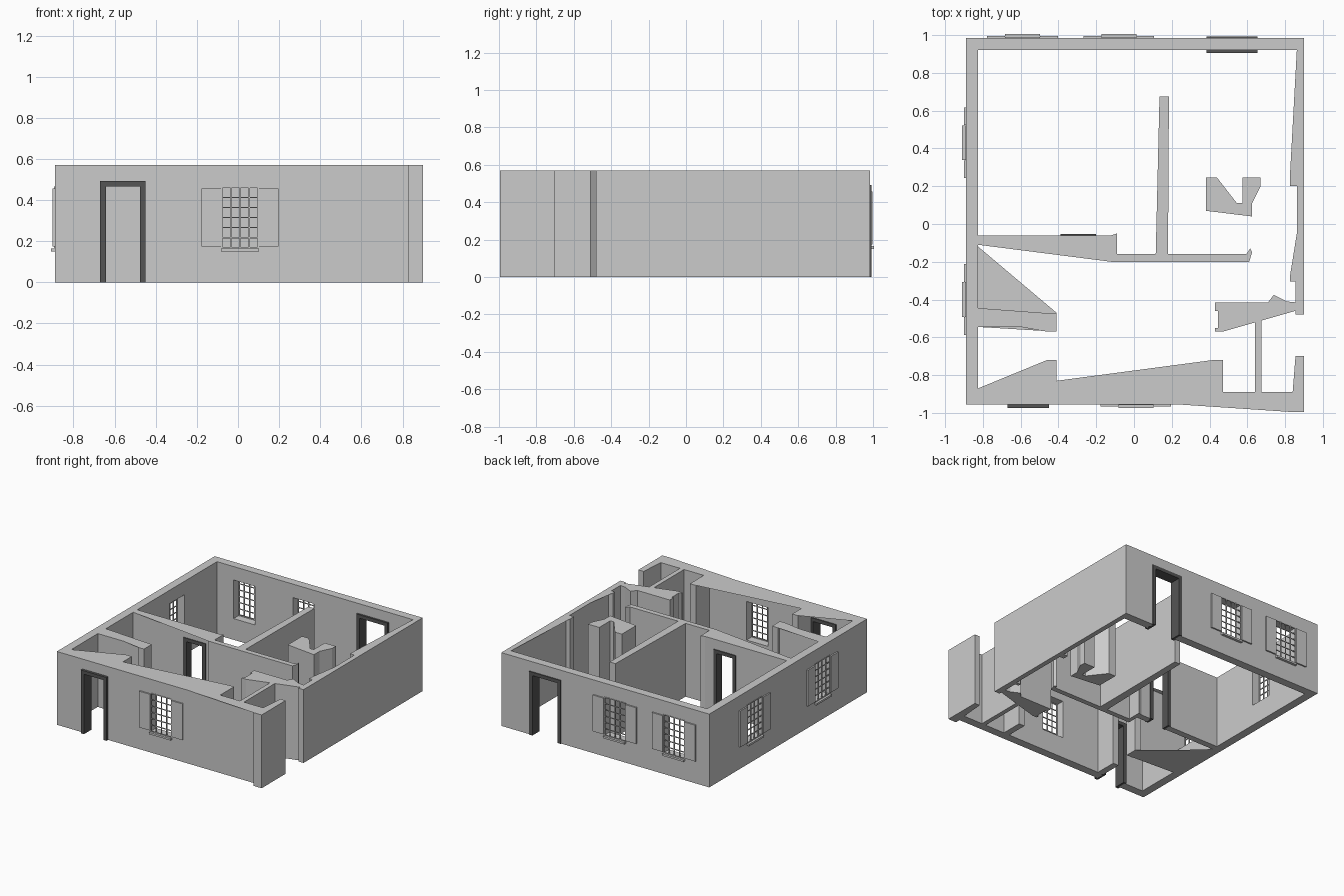
import bpy, bmesh, math
from mathutils import Matrix, Vector

if "Cube" in bpy.data.objects:
    bpy.data.objects.remove(bpy.data.objects["Cube"])

H = 0.57                                    # wall height
dark = bpy.data.materials.new("dark_frame")
dark.diffuse_color = (0.09, 0.09, 0.09, 1)
dark.use_nodes = True
dark.node_tree.nodes["Principled BSDF"].inputs["Base Color"].default_value = dark.diffuse_color


def finish(name, bm, mat=None):
    bmesh.ops.recalc_face_normals(bm, faces=bm.faces)
    me = bpy.data.meshes.new(name)
    bm.to_mesh(me)
    bm.free()
    ob = bpy.data.objects.new(name, me)
    bpy.context.collection.objects.link(ob)
    if mat:
        me.materials.append(mat)
    return ob


def box(bm, x0, x1, y0, y1, z0, z1, m=Matrix()):
    s = Matrix.Diagonal((x1 - x0, y1 - y0, z1 - z0, 1))
    c = Matrix.Translation(((x0 + x1) / 2, (y0 + y1) / 2, (z0 + z1) / 2))
    bmesh.ops.create_cube(bm, size=1, matrix=m @ c @ s)


def prism(name, pts):
    """Wall with a polygon floor plan, full height."""
    bm = bmesh.new()
    f = bm.faces.new([bm.verts.new((x, y, 0)) for x, y in pts])
    r = bmesh.ops.extrude_face_region(bm, geom=[f])
    for v in r["geom"]:
        if isinstance(v, bmesh.types.BMVert):
            v.co.z = H
    return finish(name, bm)


def cap(name, pts, z=H):
    """Flat sheet that overhangs the wall line."""
    bm = bmesh.new()
    f = bm.faces.new([bm.verts.new((x, y, z)) for x, y in pts])
    bmesh.ops.triangulate(bm, faces=[f])
    return finish(name, bm)


def rect(x0, x1, y0, y1):
    return [(x0, y0), (x1, y0), (x1, y1), (x0, y1)]


cutters = bmesh.new()

# Outer walls
left = prism("left_wall", rect(-0.89, -0.825, -0.955, 0.985))
back = prism("back_wall", rect(-0.825, 0.90, 0.92, 0.985))
prism("right_wall", [(0.90, 0.92), (0.862, 0.92), (0.862, 0.245), (0.825, 0.245),
                     (0.825, 0.20), (0.862, 0.20), (0.862, -0.28), (0.825, -0.28),
                     (0.825, -0.305), (0.855, -0.305), (0.855, -0.48), (0.90, -0.48)])
front = prism("front_wall", rect(-0.825, 0.84, -0.955, -0.89))
prism("front_right_corner", [(0.83, -0.995), (0.90, -0.995), (0.90, -0.70),
                             (0.855, -0.70), (0.84, -0.89), (0.83, -0.955)])

# Interior walls
middle = prism("middle_wall", [(-0.825, -0.11), (-0.825, -0.06), (-0.12, -0.06),
                               (-0.09, -0.05), (-0.09, -0.11)])
prism("hall_wall", [(-0.12, -0.11), (-0.09, -0.11), (-0.09, -0.16), (0.595, -0.16),
                    (0.615, -0.13), (0.625, -0.15), (0.61, -0.20), (-0.12, -0.20)])
prism("long_partition", [(0.115, -0.16), (0.18, -0.16), (0.185, 0.675), (0.135, 0.675)])
prism("left_stub_wall", [(-0.825, -0.545), (-0.825, -0.495), (-0.46, -0.495), (-0.46, -0.472),
                         (-0.41, -0.475), (-0.41, -0.57), (-0.46, -0.57), (-0.46, -0.545)])
prism("front_stub_left", rect(-0.46, -0.41, -0.89, -0.72))
prism("front_stub_right", rect(0.42, 0.47, -0.89, -0.72))
prism("closet_partition", rect(0.64, 0.675, -0.89, -0.51))
prism("fireplace", [(0.38, 0.07), (0.38, 0.245), (0.44, 0.245), (0.545, 0.11), (0.575, 0.11),
                    (0.575, 0.245), (0.67, 0.245), (0.67, 0.20), (0.625, 0.11), (0.625, 0.04)])
prism("right_interior_wall", [(0.43, -0.415), (0.71, -0.415), (0.74, -0.375), (0.81, -0.41),
                              (0.855, -0.415), (0.855, -0.46), (0.47, -0.57), (0.43, -0.57),
                              (0.43, -0.55), (0.445, -0.55), (0.445, -0.46), (0.43, -0.46)])

# Overhanging top sheets
cap("front_top_sheet", [(-0.825, -0.89), (-0.825, -0.87), (-0.46, -0.72), (-0.41, -0.72),
                        (-0.41, -0.83), (0.42, -0.72), (0.47, -0.72), (0.47, -0.89)])
cap("corner_top_sheet", [(0.23, -0.955), (0.83, -0.995), (0.83, -0.955)])
cap("middle_top_sheet", [(-0.825, -0.11), (-0.12, -0.11), (-0.12, -0.20)])
cap("stub_top_sheet", [(-0.825, -0.495), (-0.825, -0.445), (-0.46, -0.472), (-0.46, -0.495)])
cap("stub_edge_sheet", [(-0.60, -0.545), (-0.46, -0.545), (-0.46, -0.57)])
cap("right_top_sheet_back", [(0.862, 0.92), (0.825, 0.245), (0.862, 0.245)])
cap("right_top_sheet_front", [(0.862, -0.05), (0.825, -0.28), (0.862, -0.28)])
# Floor sheet seen from below
cap("floor_sheet", [(-0.825, -0.12), (-0.41, -0.47), (-0.41, -0.57), (-0.825, -0.545)], 0.0)


def window(name, x, y, angle):
    """Barred window with sill and two open shutters; local -y is outward."""
    m = Matrix.Translation((x, y, 0)) @ Matrix.Rotation(math.radians(angle), 4, 'Z')
    w, z0, z1 = 0.092, 0.165, 0.465
    box(cutters, -w, w, -0.05, 0.10, z0, z1, m)
    bm = bmesh.new()
    b = 0.003
    for i in range(5):
        u = -w + b + (2 * w - 2 * b) * i / 4
        box(bm, u - b, u + b, -0.004, 0.004, z0, z1, m)
    for i in range(7):
        z = z0 + b + (z1 - z0 - 2 * b) * i / 6
        box(bm, -w, w, -0.003, 0.003, z - b, z + b, m)
    finish(name + "_bars", bm)
    bm = bmesh.new()
    box(bm, -w, w, -0.02, 0.01, 0.15, z0, m)
    finish(name + "_sill", bm)
    bm = bmesh.new()
    for s in (-1, 1):
        c = s * (w + 0.048)
        box(bm, c - 0.047, c + 0.047, -0.011, 0.0, 0.175, 0.457, m)
    finish(name + "_shutters", bm)


def door(name, x0, x1, y0, y1):
    """Dark frame lining an opening through a wall along x."""
    t, top = 0.027, 0.493
    box(cutters, x0 + 0.01, x1 - 0.01, y0 - 0.01, y1 + 0.01, -0.1, top - 0.01)
    bm = bmesh.new()
    box(bm, x0, x0 + t, y0, y1, 0, top - t)
    box(bm, x1 - t, x1, y0, y1, 0, top - t)
    box(bm, x0, x1, y0, y1, top - t, top)
    finish(name, bm, dark)


window("front_window", 0.01, -0.955, 0)
window("back_window_a", -0.59, 0.985, 180)
window("back_window_b", -0.08, 0.985, 180)
window("left_window_a", -0.89, 0.43, -90)
window("left_window_b", -0.89, -0.40, -90)
door("front_door_frame", -0.67, -0.45, -0.975, -0.882)
door("back_door_frame", 0.385, 0.655, 0.905, 0.992)
door("middle_door_frame", -0.39, -0.20, -0.116, -0.053)

# Cut the openings
cut = finish("opening_cutter", cutters)
cut.hide_render = True
cut.hide_viewport = True
cut.display_type = 'WIRE'
for wall in (left, back, front, middle):
    mod = wall.modifiers.new("openings", 'BOOLEAN')
    mod.object = cut
    mod.operation = 'DIFFERENCE'
    mod.solver = 'EXACT'
